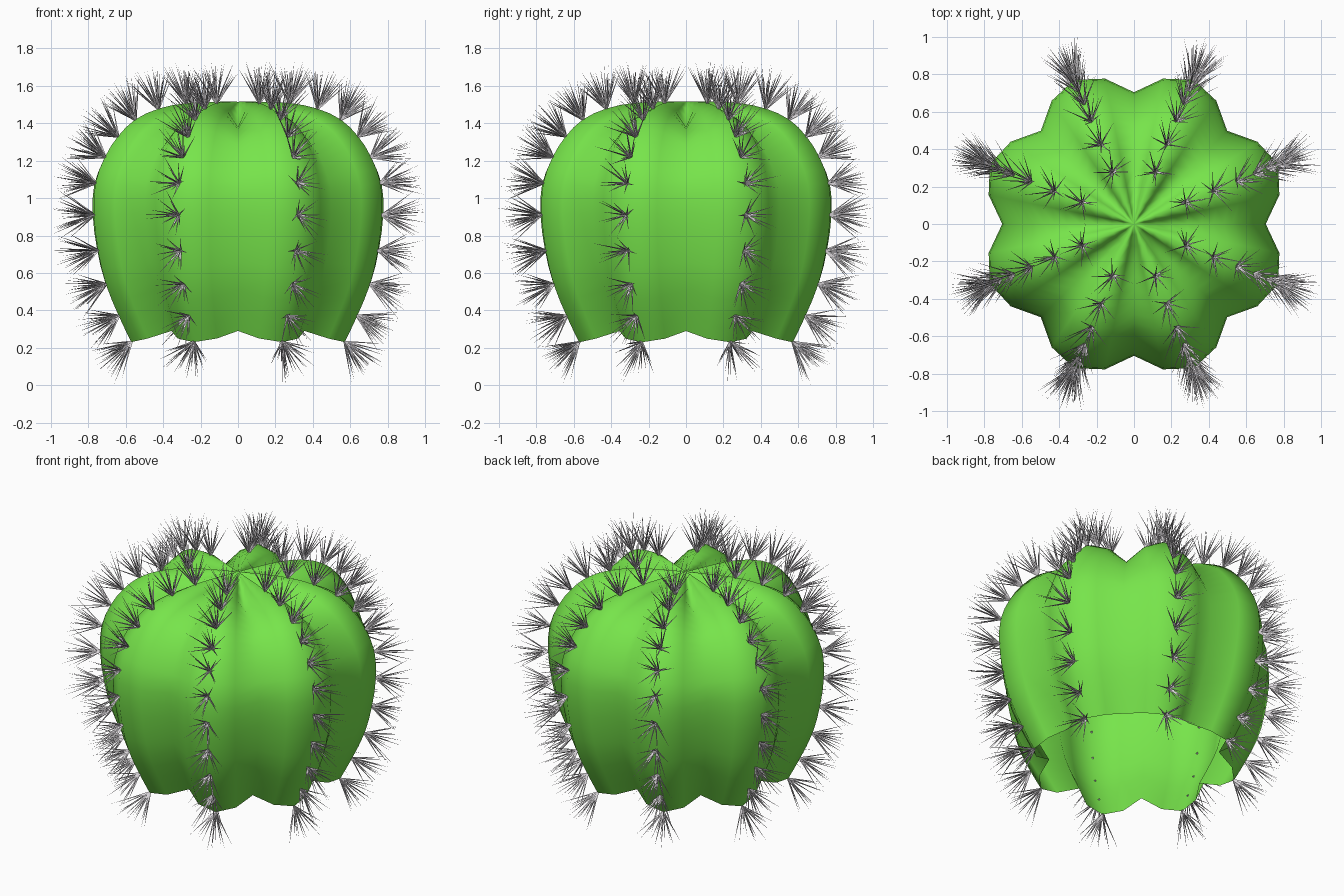
import bpy, bmesh, math, random
from mathutils import Vector, Matrix

if "Cube" in bpy.data.objects:
    bpy.data.objects.remove(bpy.data.objects["Cube"])

random.seed(4)


def material(name, rgb):
    m = bpy.data.materials.new(name)
    m.diffuse_color = (*rgb, 1)
    m.use_nodes = True
    m.node_tree.nodes["Principled BSDF"].inputs["Base Color"].default_value = m.diffuse_color
    return m


GREEN = material("cactus green", (0.185, 0.78, 0.07))
SPINE = material("pale spine", (0.76, 0.73, 0.76))

RIBS = 8
# rib crest profile (radius, height), bottom rim to crown
CREST = [Vector(p) for p in [
    (.618, .23), (.69, .37), (.765, .54), (.81, .72), (.834, .91), (.825, 1.08),
    (.77, 1.22), (.695, 1.33), (.595, 1.42), (.46, 1.478), (.30, 1.508),
    (.12, 1.515), (0, 1.515)]]


def crest(t):
    """Smooth point on the crest curve, t counted in profile points."""
    i = min(int(t), len(CREST) - 2)
    u = t - i
    b, c = CREST[i], CREST[i + 1]
    a = CREST[i - 1] if i else 2 * b - c
    d = CREST[i + 2] if i + 2 < len(CREST) else 2 * c - b
    return 0.5 * (2 * b + (c - a) * u + (2 * a - 5 * b + 4 * c - d) * u * u
                  + (3 * b - a - 3 * c + d) * u ** 3)


def normal(t):
    last = len(CREST) - 1
    d = crest(min(t + .1, last)) - crest(max(t - .1, 0))
    return Vector((d.y, -d.x)).normalized()


def finish(name, bm, mat, smooth):
    me = bpy.data.meshes.new(name)
    bm.to_mesh(me)
    bm.free()
    me.materials.append(mat)
    for p in me.polygons:
        p.use_smooth = smooth
    ob = bpy.data.objects.new(name, me)
    bpy.context.collection.objects.link(ob)
    return ob


# ribbed body: open shell, grooves sunk along the crest normal
bm = bmesh.new()
SEG = RIBS * 4
GROOVE = (.13, .042, 0, .042)
rings = []
steps = (len(CREST) - 1) * 2
for j in range(steps):
    t = j / 2
    p, n = crest(t), normal(t)
    fade = min(1, p.x / .2)
    ring = []
    for k in range(SEG):
        q = p - n * GROOVE[k % 4] * fade
        a = math.tau * k / SEG
        ring.append(bm.verts.new((q.x * math.cos(a), q.x * math.sin(a), q.y)))
    rings.append(ring)
for lo, hi in zip(rings, rings[1:]):
    for k in range(SEG):
        m = (k + 1) % SEG
        bm.faces.new((lo[k], lo[m], hi[m], hi[k]))
tip = bm.verts.new((0, 0, CREST[-1].y))
for k in range(SEG):
    bm.faces.new((rings[-1][k], rings[-1][(k + 1) % SEG], tip))
finish("cactus_body", bm, GREEN, True)


# spine clusters: fans of thin three-sided needles along every rib
def needle(bm, base, direction, length, radius):
    rot = direction.to_track_quat('Z', 'Y').to_matrix()
    foot = []
    for i in range(3):
        a = math.tau * i / 3
        foot.append(bm.verts.new(base + rot @ Vector((radius * math.cos(a), radius * math.sin(a), 0))))
    top = bm.verts.new(base + direction * length)
    for i in range(3):
        bm.faces.new((foot[i], foot[(i + 1) % 3], top))


NEEDLES = 15
bm = bmesh.new()
for rib in range(RIBS):
    turn = Matrix.Rotation(math.tau * (rib + .5) / RIBS, 3, 'Z')
    for c in range(11):
        p, n = crest(c), normal(c)
        if c == 0:
            n = Vector((.78, -.62))          # rim cluster leans downward
        base = turn @ Vector((p.x, 0, p.y))
        axis = turn @ Vector((n.x, 0, n.y)).normalized()
        frame = axis.to_track_quat('Z', 'Y').to_matrix()
        spin = random.random() * math.tau
        for i in range(NEEDLES):
            tilt = math.radians(38) * math.sqrt((i + .5) / NEEDLES)
            phi = spin + i * 2.39996 + random.uniform(-.4, .4)
            d = frame @ Vector((math.sin(tilt) * math.cos(phi),
                                math.sin(tilt) * math.sin(phi), math.cos(tilt)))
            needle(bm, base - axis * .004, d, random.uniform(.18, .25), .006)
finish("spines", bm, SPINE, False)
